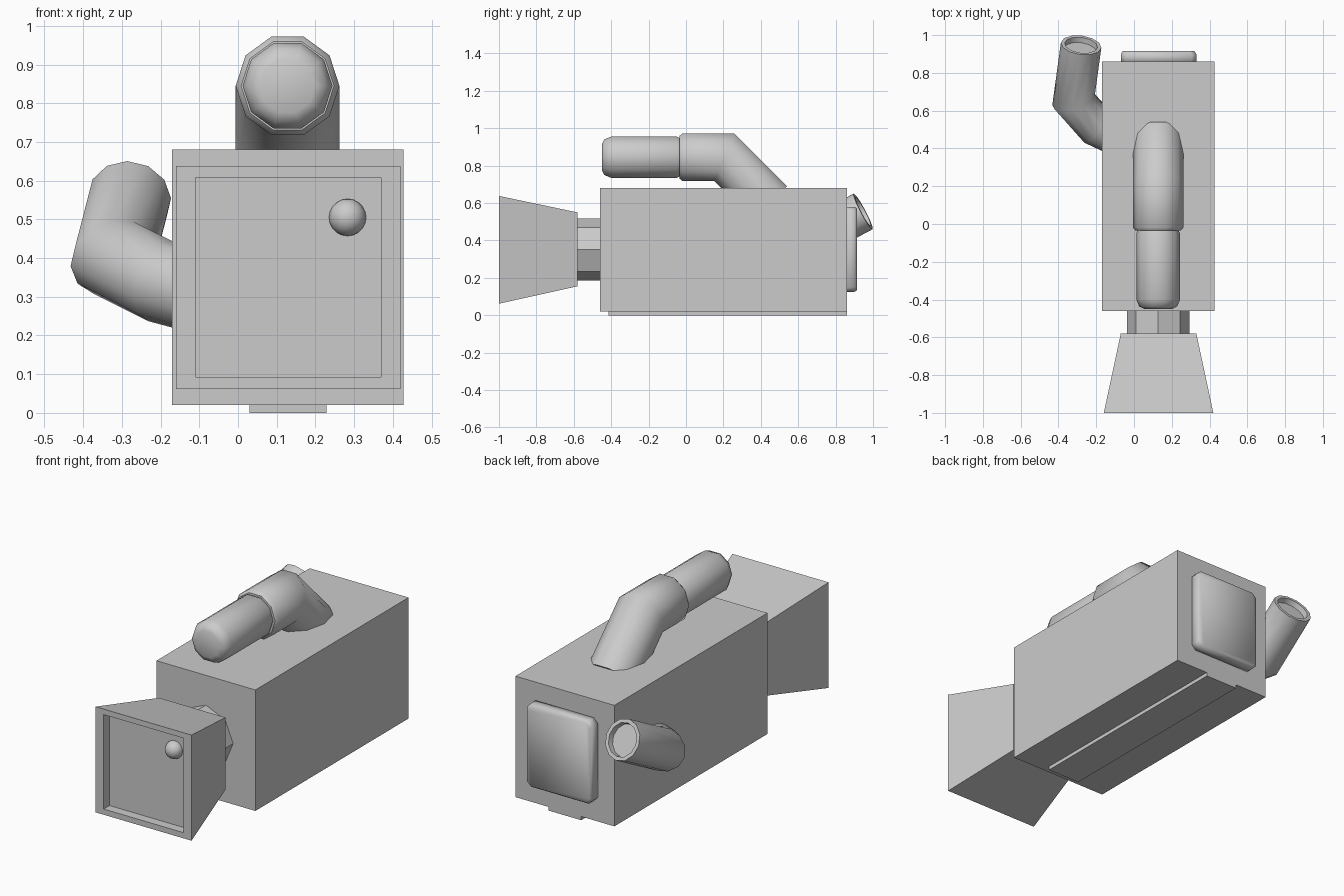
import bpy, bmesh, math
from mathutils import Vector

if "Cube" in bpy.data.objects:
    bpy.data.objects.remove(bpy.data.objects["Cube"])


def finish(name, bm, angle=None):
    bmesh.ops.recalc_face_normals(bm, faces=bm.faces[:])
    me = bpy.data.meshes.new(name)
    for f in bm.faces:
        f.smooth = angle is not None
    bm.to_mesh(me)
    bm.free()
    if angle is not None:
        me.set_sharp_from_angle(angle=math.radians(angle))
    ob = bpy.data.objects.new(name, me)
    bpy.context.collection.objects.link(ob)
    return ob


def loft(name, rings, angle=None, recess=None):
    """Skin closed rings and cap both ends; recess = (rim width, depth) at the last cap."""
    bm = bmesh.new()
    vs = [[bm.verts.new(p) for p in r] for r in rings]
    n = len(vs[0])
    for a, b in zip(vs, vs[1:]):
        for i in range(n):
            j = (i + 1) % n
            bm.faces.new((a[i], a[j], b[j], b[i]))
    bm.faces.new(vs[0][::-1])
    end = bm.faces.new(vs[-1])
    bmesh.ops.recalc_face_normals(bm, faces=bm.faces[:])
    if recess:
        bmesh.ops.inset_individual(bm, faces=[end], thickness=recess[0])
        bmesh.ops.inset_individual(bm, faces=[end], thickness=0.003, depth=-recess[1])
    return finish(name, bm, angle)


def box(name, x0, x1, y0, y1, z0, z1):
    return loft(name, [rect(x0, x1, z0, z1, y0), rect(x0, x1, z0, z1, y1)])


def rect(x0, x1, z0, z1, y):
    return [(x0, y, z0), (x1, y, z0), (x1, y, z1), (x0, y, z1)]


def cut_rect(x0, x1, z0, z1, y, c):
    return [(x0 + c, y, z0), (x1 - c, y, z0), (x1, y, z0 + c), (x1, y, z1 - c),
            (x1 - c, y, z1), (x0 + c, y, z1), (x0, y, z1 - c), (x0, y, z0 + c)]


def tube(name, path, radii, sides, angle=50, recess=None):
    """Tube along a path with mitred bends."""
    pts = [Vector(p) for p in path]
    dirs = [(b - a).normalized() for a, b in zip(pts, pts[1:])]
    u = Vector((1, 0, 0))
    u = (u - dirs[0] * u.dot(dirs[0])).normalized()
    rings = []
    for i, p in enumerate(pts):
        d_in, d_out = dirs[max(i - 1, 0)], dirs[min(i, len(dirs) - 1)]
        nrm = (d_in + d_out).normalized()
        v = d_in.cross(u)
        ring = []
        for k in range(sides):
            a = 2 * math.pi * k / sides
            o = (u * math.cos(a) + v * math.sin(a)) * radii[i]
            ring.append(p + o - d_in * (o.dot(nrm) / d_in.dot(nrm)))
        rings.append(ring)
        u = d_in.rotation_difference(d_out) @ u
    return loft(name, rings, angle, recess)


CX = 0.128

# Main housing and base rail
box("camera_body", -0.17, 0.427, -0.46, 0.86, 0.02, 0.68)
box("base_rail", 0.03, 0.228, -0.415, 0.86, 0.0, 0.03)

# Padded rear plate
loft("rear_plate", [cut_rect(-0.07, 0.33, 0.125, 0.58, 0.85, 0.025),
                    cut_rect(-0.07, 0.33, 0.125, 0.58, 0.90, 0.025),
                    cut_rect(-0.06, 0.32, 0.135, 0.57, 0.915, 0.025)], 100)

# Octagonal lens neck
tube("lens_neck", [(CX, -0.60, 0.352), (CX, -0.45, 0.352)], [0.165] * 2, 8, 20)

# Flared lens hood with recessed front
loft("lens_hood", [rect(-0.07, 0.33, 0.155, 0.55, -0.58),
                   rect(-0.16, 0.42, 0.062, 0.638, -1.0),
                   rect(-0.11, 0.37, 0.093, 0.608, -1.0),
                   rect(-0.11, 0.37, 0.093, 0.608, -0.95)])

# Small glint ball on the lens
bm = bmesh.new()
bmesh.ops.create_uvsphere(bm, u_segments=16, v_segments=10, radius=0.048)
bmesh.ops.translate(bm, verts=bm.verts[:], vec=(0.283, -0.952, 0.505))
finish("lens_ball", bm, 60)

# Carry handle: thick bent support and slimmer rounded grip
HZ = 0.845
tube("handle_support", [(CX, -0.035, HZ), (CX, -0.018, HZ), (CX, 0.205, HZ), (CX, 0.45, HZ - 0.245)],
     [0.12, 0.134, 0.134, 0.134], 10)
tube("handle_grip", [(CX, y, HZ) for y in (-0.45, -0.437, -0.40, -0.05, -0.02)],
     [0.072, 0.1, 0.116, 0.116, 0.1], 10, 60)

# Bent eyepiece on the left side
tube("eyepiece", [(-0.05, 0.45, 0.30), (-0.20, 0.52, 0.34), (-0.32, 0.655, 0.40), (-0.28, 0.947, 0.555)],
     [0.108] * 4, 12, 50, recess=(0.02, 0.03))
